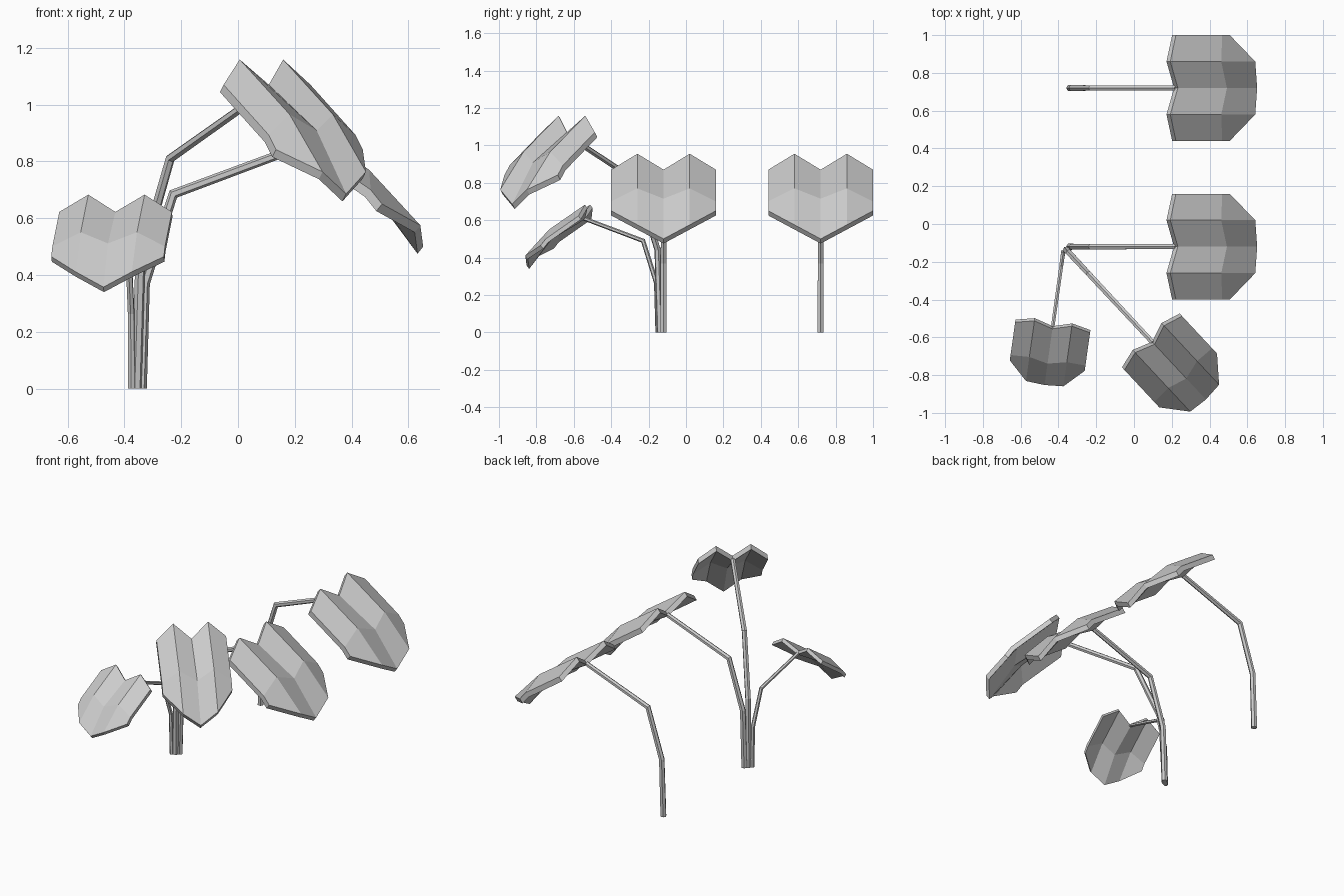
import bpy, bmesh, math
from mathutils import Vector, Matrix

if "Cube" in bpy.data.objects:
    bpy.data.objects.remove(bpy.data.objects["Cube"])


def finish(name, bm, matrix):
    bmesh.ops.recalc_face_normals(bm, faces=bm.faces)
    me = bpy.data.meshes.new(name)
    bm.to_mesh(me)
    bm.free()
    ob = bpy.data.objects.new(name, me)
    bpy.context.collection.objects.link(ob)
    ob.matrix_world = matrix
    return ob


# leaf rows, as (forward, up) from the notch: centre rib, crest, outer edge
ROWS = [
    [(0, 0), (-0.04, 0.085), (-0.01, 0)],
    [(0.26, -0.155), (0.23, -0.10), (0.235, -0.17)],
    [(0.42, -0.37), (0.41, -0.295), (0.275, -0.22)],
]
THICK = Vector((-0.02, 0, -0.025))


def leaf(name, matrix, notch, size):
    """Folded heart-shaped leaf, mirrored about its centre rib."""
    bm = bmesh.new()
    scale = Vector(size)
    layers = []
    for off in (Vector(), THICK):
        grid = []
        for row in ROWS:
            line = []
            for j in range(-2, 3):
                x, z = row[abs(j)]
                p = (Vector((x, j * 0.14, z)) + off) * 1.0
                line.append(bm.verts.new(Vector(notch) + Vector(a * b for a, b in zip(p, scale))))
            grid.append(line)
        layers.append(grid)
        for r in range(2):
            for c in range(4):
                bm.faces.new((grid[r][c], grid[r][c + 1], grid[r + 1][c + 1], grid[r + 1][c]))
    # rim joining the top and underside
    ring = [(0, c) for c in range(5)] + [(1, 4)] + [(2, c) for c in range(4, -1, -1)] + [(1, 0)]
    for (a, b), (c, d) in zip(ring, ring[1:] + ring[:1]):
        bm.faces.new((layers[0][a][b], layers[0][c][d], layers[1][c][d], layers[1][a][b]))
    finish(name, bm, matrix)


def stem(name, matrix, path, radius):
    """Six-sided tube along a bent path in the local xz plane, slightly tapered."""
    pts = [Vector((x, 0, z)) for x, z in path]
    bm = bmesh.new()
    rings = []
    for i, p in enumerate(pts):
        a = (p - pts[i - 1]).normalized() if i else Vector((0, 0, 1))
        b = (pts[i + 1] - p).normalized() if i < len(pts) - 1 else a
        t = (a + b).normalized()
        side = Vector((t.z, 0, -t.x)) / max(t.dot(a), 0.5)
        r = radius * (1 - 0.07 * i)
        rings.append([bm.verts.new(p + side * r * math.cos(k * math.pi / 3)
                                   + Vector((0, r * math.sin(k * math.pi / 3), 0)))
                      for k in range(6)])
    for lo, hi in zip(rings, rings[1:]):
        for k in range(6):
            bm.faces.new((lo[k], lo[(k + 1) % 6], hi[(k + 1) % 6], hi[k]))
    bm.faces.new(rings[0])
    bm.faces.new(rings[-1])
    finish(name, bm, matrix)


def plant(label, base, angle, path, radius, notch, size):
    m = Matrix.Translation((base[0], base[1], 0)) @ Matrix.Rotation(math.radians(angle), 4, 'Z')
    stem(label + "_stem", m, path, radius)
    leaf(label + "_leaf", m, notch, size)


BASE_PATH = [(0, 0), (0.012, 0.37), (0.112, 0.685), (0.56, 0.852)]

# two identical leaves, one apart and one in the cluster
for label, y in (("single", 0.72), ("middle", -0.12)):
    plant(label, (-0.34, y), 0, BASE_PATH, 0.019, (0.572, 0, 0.87), (1, 1, 1))

# small leaf of the cluster
s = 0.715
plant("small", (-0.375, -0.15), -98, [(x * s, z * s) for x, z in BASE_PATH], 0.019 * s,
      (0.572 * s, 0, 0.87 * s), (s, s, s))

# tall narrow leaf of the cluster
plant("tall", (-0.358, -0.137), -47, [(0, 0), (0.02, 0.44), (0.175, 0.81), (0.672, 1.05)], 0.019,
      (0.684, 0, 1.07), (0.95, 0.746, 1.04))
